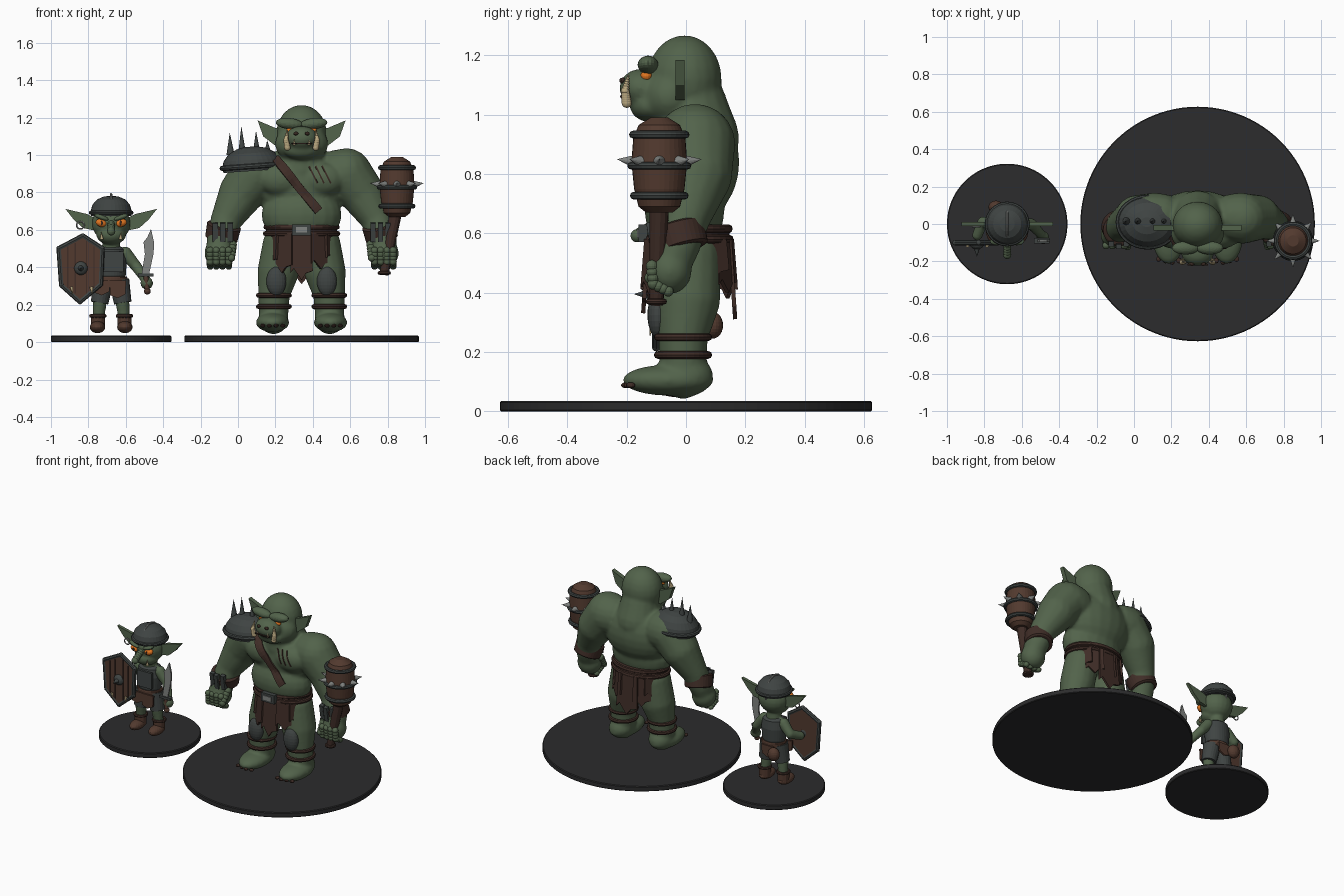
import bpy, bmesh
from math import sin, cos, pi, radians
from mathutils import Vector, Matrix

cube = bpy.data.objects.get("Cube")
if cube:
    bpy.data.objects.remove(cube)


def material(name, *rgb):
    m = bpy.data.materials.new(name)
    m.use_nodes = True
    m.diffuse_color = (*rgb, 1)
    m.node_tree.nodes["Principled BSDF"].inputs["Base Color"].default_value = (*rgb, 1)
    return m


SKIN = material("green skin", .085, .125, .07)
BASE = material("black base", .025, .025, .026)
LEATHER = material("dark leather", .05, .026, .02)
TAN = material("brown leather", .085, .042, .028)
IRON = material("dark iron", .05, .058, .056)
STEEL = material("light steel", .22, .23, .22)
BONE = material("bone", .5, .4, .22)
EYE = material("orange eye", .75, .18, .015)
DARK = material("dark red scar", .04, .022, .016)


class Part:
    """Collects simple shapes into one named mesh object."""

    def __init__(self, name, mat):
        self.name, self.mat, self.bm = name, mat, bmesh.new()

    def ball(self, c, r, rot=None, n=20):
        r = r if isinstance(r, tuple) else (r, r, r)
        m = Matrix.Translation(c) @ (rot or Matrix()) @ Matrix.Diagonal((*r, 1))
        bmesh.ops.create_uvsphere(self.bm, u_segments=n, v_segments=n // 2 + 2, radius=1, matrix=m)
        return self

    def chain(self, *knots, steps=6):
        # Fleshy limb: overlapping balls between (x, y, z, radius) knots
        for a, b in zip(knots, knots[1:]):
            for i in range(steps + 1):
                p = Vector(a).lerp(Vector(b), i / steps)
                self.ball(p[:3], p[3], n=16)
        return self

    def cone(self, a, b, ra, rb=0.0, n=12):
        a, b = Vector(a), Vector(b)
        m = Matrix.Translation((a + b) / 2) @ (b - a).to_track_quat('Z', 'Y').to_matrix().to_4x4()
        bmesh.ops.create_cone(self.bm, cap_ends=True, segments=n, radius1=ra, radius2=rb,
                              depth=(b - a).length, matrix=m)
        return self

    def box(self, c, size, rot=None):
        m = Matrix.Translation(c) @ (rot or Matrix()) @ Matrix.Diagonal((*size, 1))
        bmesh.ops.create_cube(self.bm, size=1, matrix=m)
        return self

    def lathe(self, c, profile, sx=1, sy=1, n=32, rot=None, closed=False):
        m = Matrix.Translation(c) @ (rot or Matrix())
        rings = [[self.bm.verts.new(m @ Vector((r * sx * cos(2 * pi * i / n), r * sy * sin(2 * pi * i / n), z)))
                  for i in range(n)] for r, z in profile]
        pairs = list(zip(rings, rings[1:])) + ([(rings[-1], rings[0])] if closed else [])
        for a, b in pairs:
            for i in range(n):
                j = (i + 1) % n
                self.bm.faces.new((a[i], a[j], b[j], b[i]))
        if not closed:
            self.bm.faces.new(rings[0][::-1])
            self.bm.faces.new(rings[-1])
        return self

    def ring(self, c, rx, ry, t, rot=None):
        prof = [(1 + t / rx * cos(k * pi / 4), t * sin(k * pi / 4)) for k in range(8)]
        return self.lathe(c, prof, rx, ry, rot=rot, closed=True)

    def plate(self, outline, y, t, m=None):
        # Outline in x and z, thickened along y
        m = m or Matrix()
        a, b = [[self.bm.verts.new(m @ Vector((x, y + d, z))) for x, z in outline] for d in (-t / 2, t / 2)]
        self.bm.faces.new(a)
        self.bm.faces.new(b[::-1])
        for i in range(len(a)):
            j = (i + 1) % len(a)
            self.bm.faces.new((a[j], a[i], b[i], b[j]))
        return self

    def done(self, blend=0):
        bmesh.ops.recalc_face_normals(self.bm, faces=self.bm.faces)
        me = bpy.data.meshes.new(self.name)
        self.bm.to_mesh(me)
        self.bm.free()
        me.materials.append(self.mat)
        o = bpy.data.objects.new(self.name, me)
        bpy.context.collection.objects.link(o)
        if blend:
            r = o.modifiers.new("blend", 'REMESH')
            r.mode, r.voxel_size, r.use_smooth_shade = 'VOXEL', blend, True
            s = o.modifiers.new("soften", 'SMOOTH')
            s.factor, s.iterations = .5, 4
        return o


def wrap_strip(name, mat, a, b, width, target, thick):
    # Flat ribbon laid onto the front of a body
    p = Part(name, mat)
    a, b = Vector(a), Vector(b)
    side = (b - a).cross(Vector((0, 1, 0))).normalized() * width / 2
    rows = [[p.bm.verts.new(a.lerp(b, i / 16) + side * k) for k in (-1, 0, 1)] for i in range(17)]
    for r, q in zip(rows, rows[1:]):
        for k in (0, 1):
            p.bm.faces.new((r[k], r[k + 1], q[k + 1], q[k]))
    o = p.done()
    w = o.modifiers.new("wrap", 'SHRINKWRAP')
    w.target, w.wrap_method = target, 'PROJECT'
    w.use_project_y, w.use_positive_direction, w.use_negative_direction = True, True, False
    s = o.modifiers.new("thickness", 'SOLIDIFY')
    s.thickness, s.offset = thick, 0


def rot(angle, axis):
    return Matrix.Rotation(radians(angle), 4, axis)


# Round bases
for name, x, r in (("small_base", -.678, .322), ("large_base", .34, .627)):
    Part(name, BASE).lathe((x, 0, 0), [(r - .004, 0), (r, .004), (r, .03), (r - .005, .035)], n=96).done()

# ---------- Large brute ----------
X = .34
body = Part("brute_body", SKIN)
body.ball((X, .03, .84), (.25, .15, .2)).ball((X, -.005, .68), (.215, .135, .16)).ball((X, .015, .56), (.185, .125, .1))
body.chain((X, .005, 1.08, .115), (X, .03, .92, .15))
body.ball((X, -.005, 1.12), (.135, .126, .148)).ball((X, -.055, 1.06), (.143, .1, .105))
body.ball((X, -.15, 1.09), (.09, .075, .065)).ball((X, -.12, 1.03), (.1, .07, .055))
for s in (-1, 1):
    body.ball((X + s * .11, -.06, .87), (.12, .075, .09))
    body.chain((X + s * .2, .035, .9, .13), (X + s * .24, .03, .9, .137), (X + s * .32, .035, .8, .122),
               (X + s * .4, 0, .66, .085), (X + s * .43, -.03, .56, .078), (X + s * .44, -.05, .5, .07))
    body.ball((X + s * .44, -.055, .475), (.08, .075, .08))
    body.chain((X + s * .1, .01, .52, .11), (X + s * .125, .005, .38, .112),
               (X + s * .147, -.01, .26, .086), (X + s * .15, -.01, .12, .078))
    body.ball((X + s * .155, -.06, .105), (.09, .155, .052)).ball((X + s * .152, .0, .12), (.08, .092, .07))
body = body.done(blend=.011)

fingers, nails, ears = Part("brute_fingers", SKIN), Part("brute_toenails", LEATHER), Part("brute_ears", SKIN)
brows, eyes, tusks = Part("brute_brows", SKIN), Part("brute_eyes", EYE), Part("brute_tusks", BONE)
nostrils = Part("brute_nostrils_and_mouth", DARK).box((X, -.218, 1.062), (.11, .008, .007))
for s in (-1, 1):
    for i in range(4):
        fx = X + s * (.39 + i * .033)
        fingers.chain((fx, -.115, .49, .02), (fx, -.11, .43, .02), (fx, -.06, .405, .018), steps=3)
        nails.ball((X + s * (.1 + i * .036), -.203 + .008 * abs(i - 1), .088), (.014, .016, .01), n=10)
    fingers.chain((X + s * .37, -.07, .52, .024), (X + s * .375, -.12, .45, .02), steps=4)
    ears.plate([(X + s * a, b) for a, b in ((.1, 1.14), (.14, 1.145), (.235, 1.185), (.205, 1.1), (.14, 1.05), (.1, 1.05))],
               -.02, .03)
    brows.ball((X + s * .065, -.128, 1.168), (.073, .035, .03), rot(s * -6, 'Y'))
    eyes.ball((X + s * .058, -.134, 1.13), (.024, .02, .018))
    tusks.chain((X + s * .076, -.2, 1.04, .017), (X + s * .083, -.205, 1.08, .014), (X + s * .076, -.195, 1.13, .004))
    tusks.cone((X + s * .04, -.212, 1.055), (X + s * .04, -.216, 1.085), .008)
    nostrils.ball((X + s * .03, -.213, 1.115), (.014, .012, .01), n=10)
for p in (fingers, nails, ears, brows, eyes, tusks, nostrils):
    p.done()

# Chest strap and claw scars
wrap_strip("chest_strap", LEATHER, (.2, -.5, .98), (.43, -.5, .7), .045, body, .02)
for i in range(3):
    wrap_strip("claw_scar", DARK, (.38 + i * .035, -.5, .94), (.425 + i * .035, -.5, .85), .008, body, .008)

# Belt, buckle and torn loincloth
belt = Part("brute_belt", LEATHER).lathe((X, .01, 0), [(.98, .565), (1, .57), (1, .62), (.98, .625)], .19, .137)
belt.ring((X, .01, .615), .19, .137, .014).ring((X, .01, .58), .193, .14, .014).done()
Part("brute_buckle", IRON).box((X, -.145, .6), (.1, .03, .06)).done()
Part("brute_buckle_plate", STEEL).box((X, -.162, .6), (.06, .006, .03)).done()
cloth = Part("loincloth", LEATHER)
for angle, length, w in ((0, .25, .06), (32, .19, .06), (-32, .21, .06), (58, .15, .05), (-58, .17, .05),
                         (180, .27, .08), (150, .18, .06), (210, .2, .06), (125, .13, .06), (235, .14, .06)):
    a = radians(angle)
    m = Matrix.Translation((X + .18 * sin(a), .01 - .137 * cos(a), .58)) @ rot(angle, 'Z') @ rot(-4, 'X')
    cloth.plate([(-w * .9, 0), (w * .9, 0), (w, -length * .8), (w * .4, -length * .85), (0, -length), (-w * .7, -length * .75),
                 (-w, -length * .85)], 0, .014, m)
cloth.done()

# Knee pads, anklets and bracers
pads, anklets, cuffs, bars = (Part("knee_pads", IRON), Part("anklets", LEATHER),
                              Part("bracers", LEATHER), Part("bracer_bars", IRON))
for s in (-1, 1):
    pads.ball((X + s * .135, -.095, .325), (.053, .035, .078))
    for z in (.19, .25):
        anklets.ring((X + s * .148, -.01, z), .083, .085, .013)
    tilt = rot(s * -12, 'Y') @ rot(15, 'X')
    cuffs.lathe((X + s * .422, -.02, .588), [(.078, -.042), (.087, -.036), (.092, .036), (.083, .042)], rot=tilt)
    for i in (-1, 0, 1):
        bars.box((X + s * .422 + i * .04, -.113 + .014 * abs(i), .588), (.028, .026, .1), rot(10, 'X'))
for p in (pads, anklets, cuffs, bars):
    p.done()

# Spiked shoulder plate
tilt = rot(-4, 'Y')
Part("shoulder_plate", IRON).lathe((.075, .01, .945), [(1, -.03), (1.03, 0), (.97, .03), (.8, .065), (.5, .09), (.2, .1)],
                                  .155, .13, rot=tilt).done()
Part("shoulder_rim", IRON).ring((.075, .01, .94), .16, .135, .014, tilt).done()
spikes = Part("shoulder_spikes", IRON)
for x, z in ((-.04, 1.12), (.022, 1.155), (.1, 1.13), (.16, 1.08)):
    spikes.cone((x, .015, 1.0), (x - .004, .015, z), .022)
spikes.done()

# Spiked mace
M = Vector((.85, -.09, 0))
Part("mace_head", TAN).lathe(M, [(.045, .67), (.07, .69), (.085, .75), (.094, .84), (.088, .92), (.07, .965), (.03, .99)]).done()
Part("mace_handle", LEATHER).cone((.78, -.1, .36), (.845, -.09, .7), .024, .034).ring((.782, -.1, .37), .026, .026, .01).done()
bands, studs = Part("mace_bands", IRON), Part("mace_spikes", STEEL)
for z, r in ((.727, .086), (.828, .095), (.933, .089)):
    bands.ring(M + Vector((0, 0, z)), r, r, .013)
for i in range(8):
    d = Vector((cos(i * pi / 4), sin(i * pi / 4), 0))
    studs.cone(M + d * .09 + Vector((0, 0, .843)), M + d * .143 + Vector((0, 0, .85)), .02)
bands.done()
studs.done()

# ---------- Small raider ----------
G = -.678
imp = Part("raider_body", SKIN)
imp.ball((G, -.005, .635), (.103, .1, .1)).ball((G, -.035, .575), (.08, .075, .055))
imp.chain((G, 0, .55, .045), (G, 0, .46, .055)).ball((G, 0, .43), (.07, .055, .09))
imp.chain((G + .075, 0, .475, .036), (G + .13, .0, .41, .03), (G + .185, -.06, .335, .026)).ball((G + .19, -.07, .315), .034)
imp.chain((G - .075, 0, .475, .036), (G - .13, .01, .42, .03), (G - .16, -.06, .39, .028))
for s in (-1, 1):
    imp.chain((G + s * .045, .0, .3, .045), (G + s * .06, -.01, .22, .038), (G + s * .07, 0, .11, .03))
imp.done(blend=.007)

nose = Part("raider_nose", SKIN).chain((G, -.1, .63, .02), (G, -.165, .592, .022), steps=5)
ears, eyes, brows = Part("raider_ears", SKIN), Part("raider_eyes", EYE), Part("raider_brows", SKIN)
teeth, boots, cuffs = Part("raider_tusks", BONE), Part("raider_boots", TAN), Part("raider_leg_wraps", LEATHER)
trousers, pupils = Part("raider_trousers", IRON), Part("raider_pupils", DARK)
for s in (-1, 1):
    ears.plate([(G + s * a, b) for a, b in ((.08, .66), (.13, .685), (.245, .712), (.2, .655), (.15, .61), (.08, .595))], .0, .022)
    eyes.ball((G + s * .053, -.088, .637), (.031, .022, .021), rot(s * -15, 'Y'))
    pupils.ball((G + s * .05, -.11, .637), (.006, .004, .013), n=10)
    brows.ball((G + s * .052, -.092, .667), (.042, .022, .013), rot(s * -20, 'Y'))
    teeth.cone((G + s * .05, -.1, .55), (G + s * .054, -.108, .59), .01)
    boots.ball((G + s * .073, -.03, .08), (.041, .072, .032)).cone((G + s * .071, .0, .075), (G + s * .071, 0, .14), .038, .038)
    cuffs.ring((G + s * .071, 0, .14), .037, .037, .01)
    trousers.cone((G + s * .062, -.005, .21), (G + s * .042, 0, .33), .047, .055, 20)
for p in (nose, ears, eyes, pupils, brows, teeth, boots, cuffs, trousers):
    p.done()
Part("earring", STEEL).ring((G - .165, -.015, .625), .02, .02, .004, rot(90, 'X')).done()

# Helmet with band and crest
Part("helmet", IRON).lathe((G, 0, 0), [(.108, .675), (.11, .7), (.1, .735), (.075, .763), (.04, .778), (.01, .782)]).done()
Part("helmet_band", IRON).ring((G, 0, .692), .109, .109, .011).done()
Part("helmet_crest", STEEL).ring((G, 0, .69), .1, .093, .007, rot(90, 'Y')).done()

# Armour, belt, skirt and pouch
Part("raider_vest", IRON).lathe((G, 0, 0), [(.9, .34), (1, .36), (1.08, .44), (.95, .495), (.55, .515)], .078, .066).done()
Part("raider_chest_plate", IRON).box((G + .01, -.07, .43), (.11, .016, .11)).done()
Part("raider_belt", TAN).lathe((G, 0, 0), [(1, .315), (1.05, .32), (1.05, .345), (1, .35)], .083, .066).done()
skirt = Part("raider_skirt", TAN)
for x, y, bottom in ((-.05, -.07, .25), (.035, -.072, .235), (0, .07, .25)):
    skirt.plate([(G + x - .045, .33), (G + x + .045, .33), (G + x + .04, bottom + .02), (G + x, bottom), (G + x - .04, bottom + .015)],
                y, .012)
skirt.done()
Part("pouch", TAN).ball((G - .06, .09, .29), (.04, .035, .045)).done()

# Short sword
Part("sword_blade", STEEL).plate([(-.515, .365), (-.475, .365), (-.452, .47), (-.448, .53), (-.465, .605), (-.485, .56),
                                  (-.505, .535), (-.498, .47)], -.09, .012).done()
Part("sword_guard", IRON).box((-.493, -.09, .358), (.085, .028, .016)).done()
Part("sword_grip", TAN).cone((-.485, -.09, .275), (-.493, -.09, .355), .013, .013).ball((-.485, -.09, .272), .018).done()

# Plank shield with rim, boss and bone charms
edge = [(-.957, .5), (-.83, .567), (-.727, .5), (-.735, .31), (-.845, .217), (-.943, .305)]
Part("shield_boards", TAN).plate(edge, -.1, .02).done()
gaps = Part("shield_gaps", LEATHER)
for x, top, bottom in ((-.91, .51, .29), (-.87, .53, .26), (-.81, .54, .26), (-.77, .51, .29)):
    gaps.box((x, -.111, (top + bottom) / 2), (.007, .006, top - bottom))
gaps.done()
rim = Part("shield_rim", IRON)
for (ax, az), (bx, bz) in zip(edge, edge[1:] + edge[:1]):
    rim.cone((ax, -.1, az), (bx, -.1, bz), .014, .014, 8).ball((ax, -.1, az), .015, n=10)
rim.done()
Part("shield_boss", IRON).ball((-.84, -.11, .395), (.036, .026, .036)).cone((-.84, -.125, .395), (-.84, -.175, .395), .018).done()
charms = Part("shield_charms", BONE)
for x in (-.89, -.785):
    charms.cone((x, -.115, .295), (x + .008, -.122, .25), .009)
charms.done()

# Smooth shading with crisp edges
for o in bpy.context.view_layer.objects:
    o.select_set(o.type == 'MESH')
    if o.type == 'MESH':
        bpy.context.view_layer.objects.active = o
bpy.ops.object.shade_smooth_by_angle(angle=radians(35))
